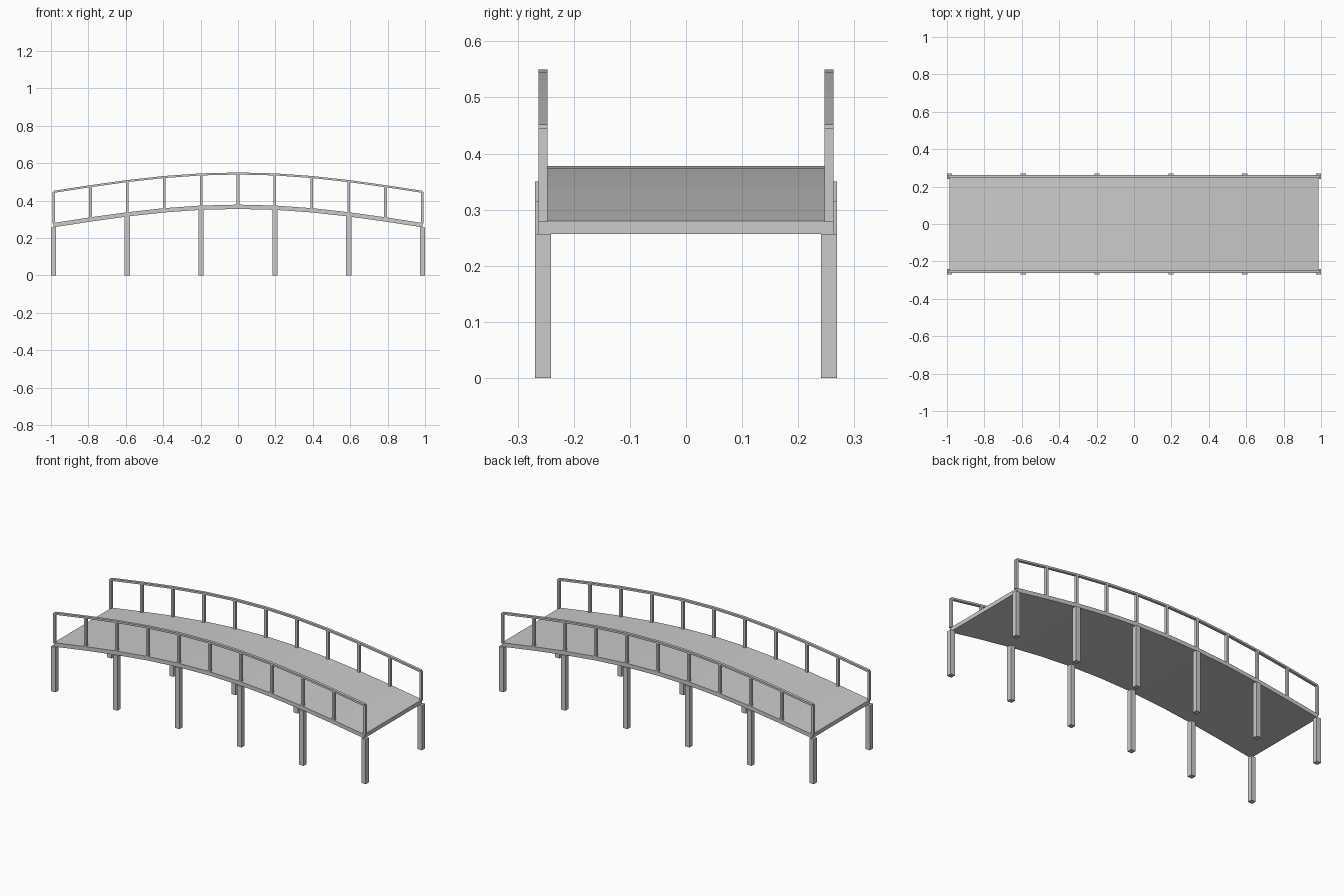
import bpy, bmesh
from math import cos, pi

if "Cube" in bpy.data.objects:
    bpy.data.objects.remove(bpy.data.objects["Cube"])

HALF, SEG = 0.986, 10
SIDE_Y = 0.255
XS = [-HALF + 2 * HALF * i / SEG for i in range(SEG + 1)]


def arch(x):
    return 0.098 * cos(pi / 2 * x / HALF)


def make(name, bm):
    bmesh.ops.recalc_face_normals(bm, faces=bm.faces)
    me = bpy.data.meshes.new(name)
    bm.to_mesh(me)
    bm.free()
    ob = bpy.data.objects.new(name, me)
    bpy.context.collection.objects.link(ob)
    return ob


def arched_strip(name, y0, y1, z0, z1):
    """Rectangular section swept along the arch."""
    bm = bmesh.new()
    rings = [[bm.verts.new((x, y, z + arch(x)))
              for y, z in ((y0, z0), (y1, z0), (y1, z1), (y0, z1))] for x in XS]
    for a, b in zip(rings, rings[1:]):
        for i in range(4):
            j = (i + 1) % 4
            bm.faces.new((a[i], a[j], b[j], b[i]))
    bm.faces.new(rings[0])
    bm.faces.new(rings[-1])
    return make(name, bm)


def post(name, x, y, wx, wy, z0, z1):
    bm = bmesh.new()
    bmesh.ops.create_cube(bm, size=1)
    for v in bm.verts:
        v.co = (x + v.co.x * wx, y + v.co.y * wy, z0 + (v.co.z + 0.5) * (z1 - z0))
    return make(name, bm)


# Curved walkway
arched_strip("deck", -0.263, 0.263, 0.257, 0.280)

for side, y in (("front", -SIDE_Y), ("back", SIDE_Y)):
    # Handrail following the arch
    arched_strip(f"{side}_handrail", y - 0.008, y + 0.008, 0.441, 0.452)
    for i, x in enumerate(XS):
        # Railing uprights at each joint
        post(f"{side}_rail_post_{i}", x, y, 0.014, 0.016,
             0.278 + arch(x), 0.446 + arch(x))
        # Support legs at every second bay
        if i % 2 == 0:
            post(f"{side}_leg_{i // 2}", x, y, 0.028, 0.028, 0.0, 0.257 + arch(x))
